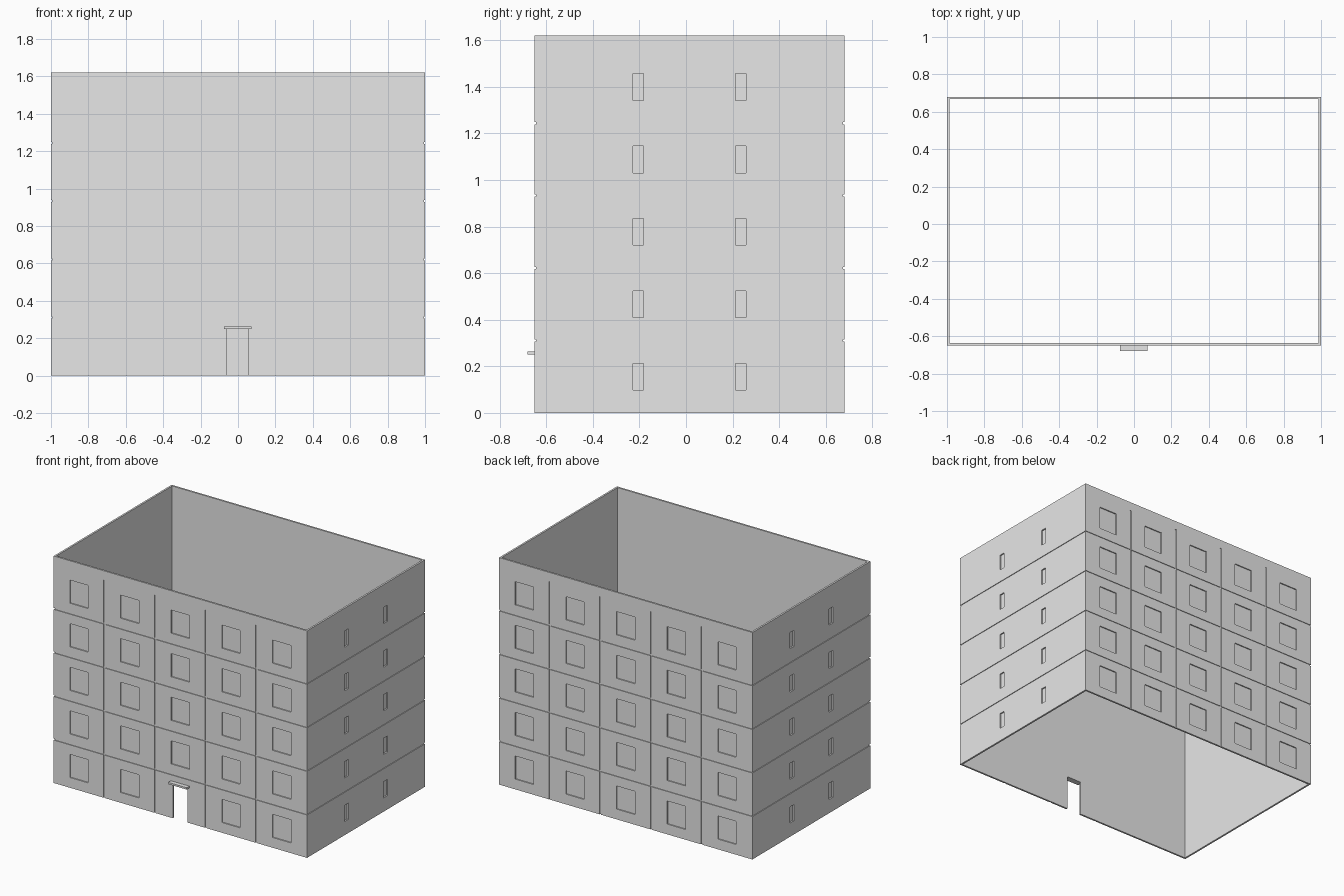
import bpy, bmesh
from mathutils import Matrix

if "Cube" in bpy.data.objects:
    bpy.data.objects.remove(bpy.data.objects["Cube"])

HALF_X, FRONT, BACK, TOP = 1.0, -0.65, 0.68, 1.62
WALL = 0.013
FLOORS, FLOOR_H = 5, 0.311
BAYS, BAY_W = 5, 0.4
GROOVE_W, GROOVE_D = 0.01, 0.005
MID_Y = (FRONT + BACK) / 2

concrete = bpy.data.materials.new("concrete_grey")
concrete.use_nodes = True
grey = (0.8, 0.8, 0.8, 1)
concrete.diffuse_color = grey
concrete.node_tree.nodes["Principled BSDF"].inputs["Base Color"].default_value = grey


def add_box(bm, center, size):
    matrix = Matrix.Translation(center) @ Matrix.Diagonal((*size, 1))
    bmesh.ops.create_cube(bm, size=1, matrix=matrix)


def make_object(name, bm):
    bmesh.ops.recalc_face_normals(bm, faces=bm.faces)
    mesh = bpy.data.meshes.new(name)
    bm.to_mesh(mesh)
    bm.free()
    mesh.materials.append(concrete)
    obj = bpy.data.objects.new(name, mesh)
    bpy.context.collection.objects.link(obj)
    return obj


# Wall shell: rectangular rings stacked up the outside, then back down the inside
levels = [(0, 0)]
for floor in range(1, FLOORS):
    z, h = floor * FLOOR_H, GROOVE_W / 2
    levels += [(z - h, 0), (z - h, GROOVE_D), (z + h, GROOVE_D), (z + h, 0)]
levels += [(TOP, 0), (TOP, WALL), (0, WALL)]

bm = bmesh.new()
rings = []
for z, inset in levels:
    x, y0, y1 = HALF_X - inset, FRONT + inset, BACK - inset
    rings.append([bm.verts.new((px, py, z))
                  for px, py in ((-x, y0), (x, y0), (x, y1), (-x, y1))])
for a, b in zip(rings, rings[1:] + rings[:1]):
    for i in range(4):
        j = (i + 1) % 4
        bm.faces.new((a[i], a[j], b[j], b[i]))
walls = make_object("building_walls", bm)

# Cutter for window recesses, vertical panel joints and the doorway
bm = bmesh.new()
for y in (FRONT, BACK):
    for bay in range(BAYS):
        x = (bay - (BAYS - 1) / 2) * BAY_W
        for floor in range(FLOORS):
            if y == FRONT and floor == 0 and bay == BAYS // 2:
                continue  # doorway bay
            add_box(bm, (x, y, (floor + 0.5) * FLOOR_H), (0.145, 0.016, 0.165))
    for joint in range(1, BAYS):
        x = (joint - BAYS / 2) * BAY_W
        height = FLOORS * FLOOR_H + 0.1
        add_box(bm, (x, y, height / 2 - 0.1), (GROOVE_W, 2.2 * GROOVE_D, height))
for x in (-HALF_X, HALF_X):
    for y in (MID_Y - 0.22, MID_Y + 0.22):
        for floor in range(FLOORS):
            add_box(bm, (x, y, (floor + 0.5) * FLOOR_H), (0.02, 0.046, 0.115))
add_box(bm, (-0.002, FRONT, 0.075), (0.115, 0.1, 0.35))
cutter = make_object("opening_cutter", bm)
cutter.hide_render = True

cut = walls.modifiers.new("openings", "BOOLEAN")
cut.operation = "DIFFERENCE"
cut.solver = "EXACT"
cut.object = cutter
bpy.context.view_layer.objects.active = walls
bpy.ops.object.modifier_apply(modifier=cut.name)
bpy.data.objects.remove(cutter)

# Canopy slab over the doorway
bm = bmesh.new()
add_box(bm, (-0.002, -0.6625, 0.257), (0.146, 0.035, 0.013))
make_object("door_canopy", bm)
